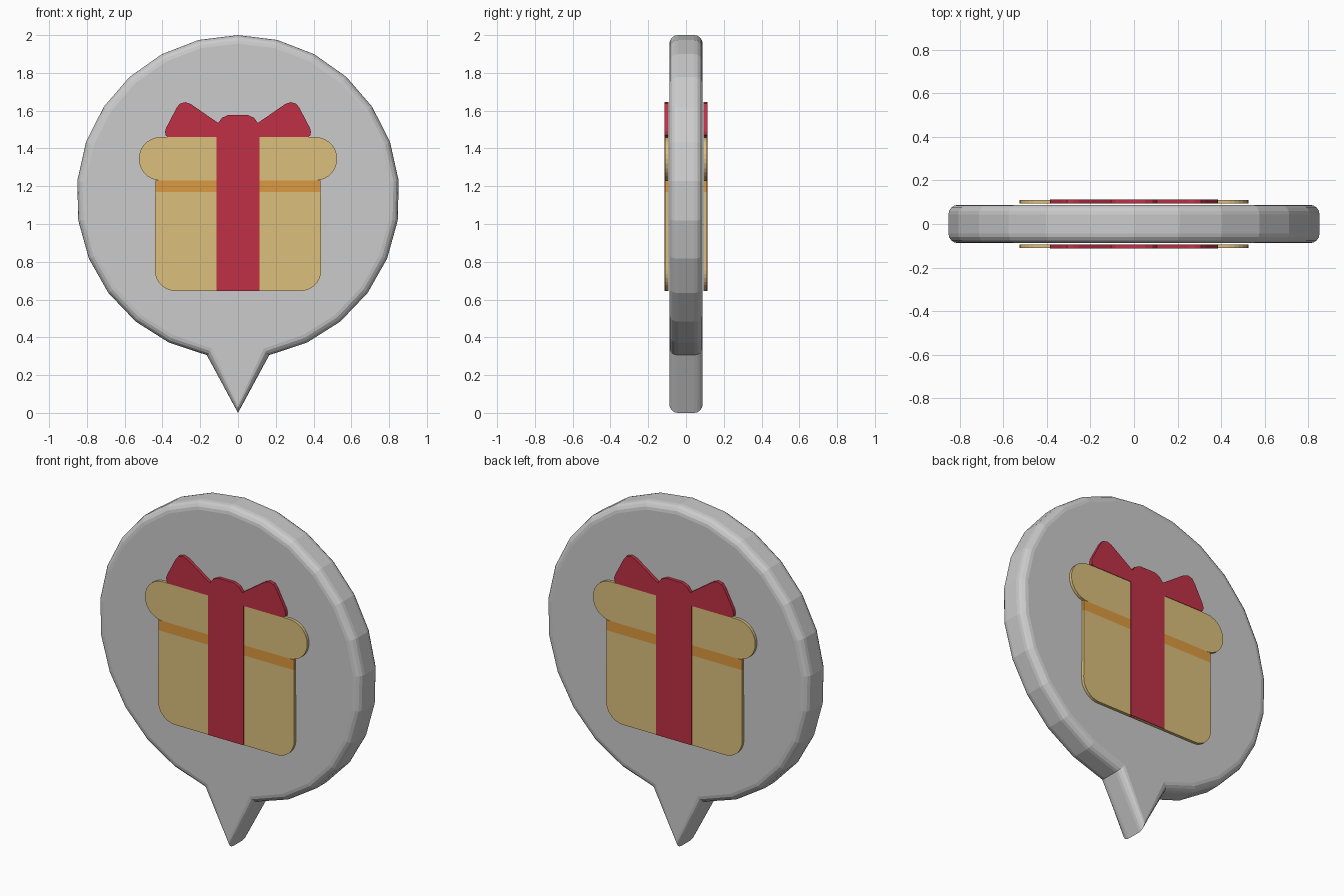
import bpy, bmesh, math
from mathutils import Vector

if "Cube" in bpy.data.objects:
    bpy.data.objects.remove(bpy.data.objects["Cube"])


def material(name, color):
    m = bpy.data.materials.new(name)
    m.diffuse_color = (*color, 1)
    m.use_nodes = True
    m.node_tree.nodes["Principled BSDF"].inputs["Base Color"].default_value = m.diffuse_color
    return m


GOLD = material("gold", (0.71, 0.52, 0.20))
ORANGE = material("orange", (0.71, 0.32, 0.05))
RED = material("red", (0.52, 0.03, 0.06))


def loft(name, rings, mat=None):
    """Skin a stack of equal-length (x, y, z) rings and cap both ends."""
    bm = bmesh.new()
    loops = [[bm.verts.new(p) for p in ring] for ring in rings]
    n = len(loops[0])
    for a, b in zip(loops, loops[1:]):
        for i in range(n):
            j = (i + 1) % n
            bm.faces.new((a[i], a[j], b[j], b[i]))
    bm.faces.new(loops[0][::-1])
    bm.faces.new(loops[-1])
    bmesh.ops.recalc_face_normals(bm, faces=bm.faces)
    mesh = bpy.data.meshes.new(name)
    bm.to_mesh(mesh)
    bm.free()
    ob = bpy.data.objects.new(name, mesh)
    bpy.context.collection.objects.link(ob)
    if mat:
        mesh.materials.append(mat)
    return ob


def plates(name, outline, mat, outer):
    """Thin plate on the front and the same plate turned to the back."""
    for side, s in (("front", 1), ("back", -1)):
        loft(f"{name}_{side}",
             [[(s * x, -s * y, z) for x, z in outline] for y in (0.093, outer)], mat)


def arc(cx, cz, r, a0, a1, n=8):
    return [(cx + r * math.cos(math.radians(a0 + (a1 - a0) * i / n)),
             cz + r * math.sin(math.radians(a0 + (a1 - a0) * i / n))) for i in range(n + 1)]


def mirrored(half):
    """Complete a right-hand half outline by mirroring it in x."""
    return half + [(-x, z) for x, z in reversed(half)]


# Speech bubble: faceted disc with pointed tail and rounded rim
STEP = math.radians(14.07)
outline = [Vector((0.855 * math.sin(i * STEP), 1.145 + 0.855 * math.cos(i * STEP)))
           for i in range(-12, 13)] + [Vector((0, 0))]
inward = []
for i, p in enumerate(outline):
    a = (p - outline[i - 1]).normalized()
    b = (outline[(i + 1) % len(outline)] - p).normalized()
    t = (a + b).normalized()
    inward.append(Vector((t.y, -t.x)))
HALF, R, SEG = 0.088, 0.045, 4
profile = [(R * (1 - math.cos(k / SEG * math.pi / 2)),
            HALF - R + R * math.sin(k / SEG * math.pi / 2)) for k in range(SEG + 1)]
profile = [(d, -y) for d, y in reversed(profile)] + profile
loft("bubble", [[(p.x + n.x * d, y, p.y + n.y * d) for p, n in zip(outline, inward)]
                for d, y in profile])

# Gift box, shadow band under the lid, and lid
plates("box", mirrored(arc(0.33, 0.755, 0.11, -90, 0) + [(0.438, 1.17)]), GOLD, 0.11)
plates("lid_shadow", mirrored([(0.438, 1.17), (0.438, 1.23)]), ORANGE, 0.11)
plates("lid", mirrored(arc(0.41, 1.345, 0.115, -90, 90, 14)), GOLD, 0.11)

# Ribbon and bow
plates("ribbon", mirrored([(0.115, 0.645), (0.115, 1.46)]), RED, 0.1125)
plates("bow", mirrored([(0.37, 1.46), (0.384, 1.47), (0.386, 1.49), (0.38, 1.51),
                        (0.325, 1.615), (0.308, 1.637), (0.28, 1.645), (0.25, 1.635),
                        (0.105, 1.535), (0.085, 1.562), (0.05, 1.578)]), RED, 0.1125)
